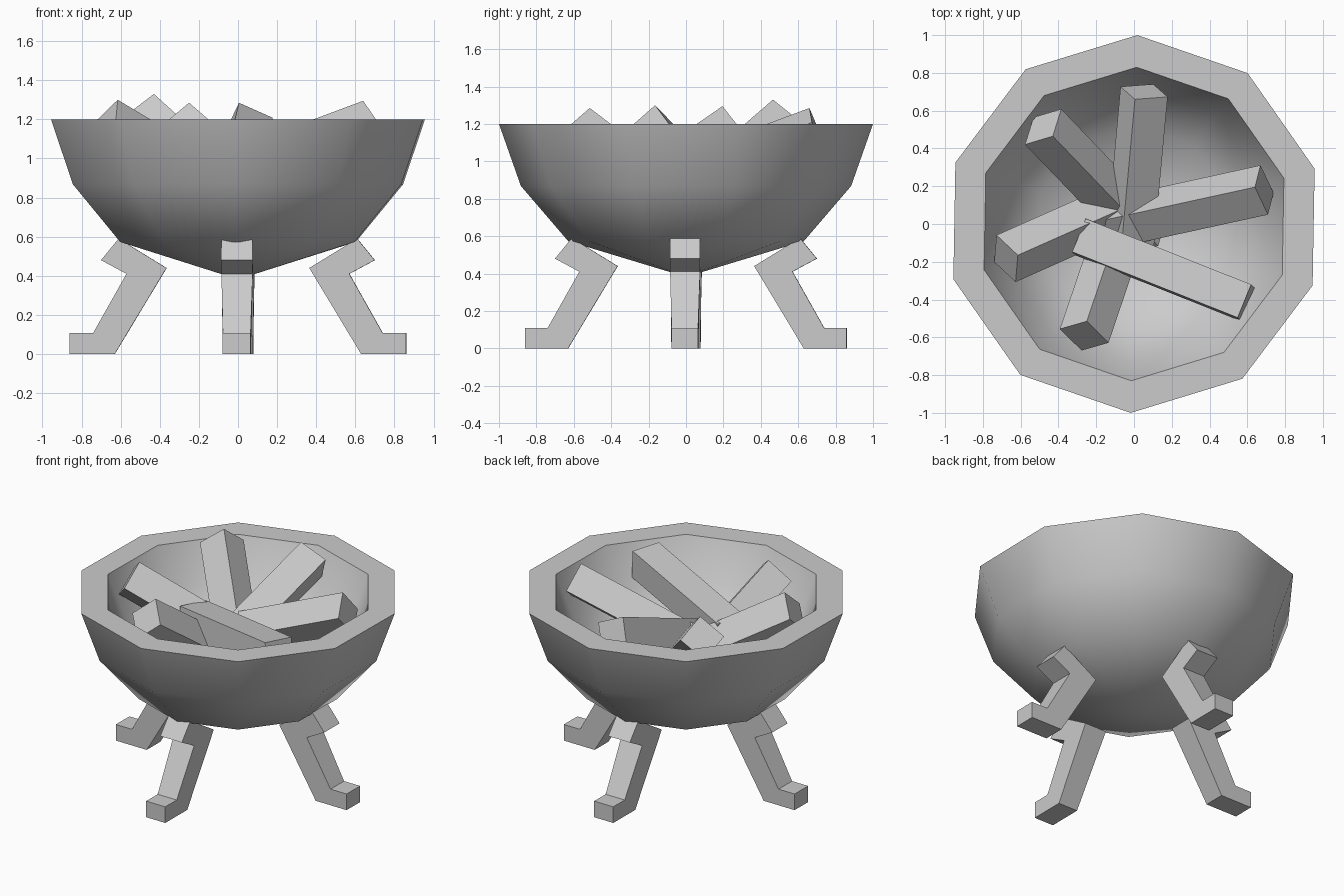
import bpy, bmesh, math
from mathutils import Vector, Matrix

if "Cube" in bpy.data.objects:
    bpy.data.objects.remove(bpy.data.objects["Cube"])

TURN = math.radians(-1)  # the bowl is turned very slightly


def finish(name, bm):
    bmesh.ops.recalc_face_normals(bm, faces=bm.faces)
    mesh = bpy.data.meshes.new(name)
    bm.to_mesh(mesh)
    bm.free()
    obj = bpy.data.objects.new(name, mesh)
    bpy.context.collection.objects.link(obj)
    return obj


# Bowl: ten-sided lathe, outer wall from the bottom, over the rim, down inside
def bowl(sides=10):
    profile = [(0, 0.382), (0.63, 0.573), (0.883, 0.868), (1, 1.2),
               (0.83, 1.2), (0.725, 0.94), (0.525, 0.70), (0, 0.54)]
    bm = bmesh.new()
    verts = [bm.verts.new((r, 0, z)) for r, z in profile]
    edges = [bm.edges.new(pair) for pair in zip(verts, verts[1:])]
    bmesh.ops.spin(bm, geom=verts + edges, cent=(0, 0, 0), axis=(0, 0, 1),
                   angle=math.tau, steps=sides, use_duplicate=False)
    bmesh.ops.remove_doubles(bm, verts=bm.verts, dist=0.001)
    bmesh.ops.rotate(bm, verts=bm.verts, cent=(0, 0, 0),
                     matrix=Matrix.Rotation(math.radians(90) + TURN, 3, 'Z'))
    obj = finish("bowl", bm)
    obj.data.shade_smooth()
    obj.data.set_sharp_from_angle(angle=math.radians(50))


# Leg: bent side profile with thickness, slightly narrower at the foot
def leg(index):
    profile = [(0.61, 0.59), (0.70, 0.48), (0.57, 0.41), (0.74, 0.108),
               (0.86, 0.108), (0.86, 0), (0.63, 0), (0.365, 0.44)]
    bm = bmesh.new()
    sides = []
    for s in (-1, 1):
        sides.append([bm.verts.new((x, s * (0.08 if z > 0.3 else 0.071), z))
                      for x, z in profile])
    n = len(profile)
    for side in sides:
        bm.faces.new(side)
    for i in range(n):
        j = (i + 1) % n
        bm.faces.new((sides[0][i], sides[0][j], sides[1][j], sides[1][i]))
    turn = index * math.pi / 2 + TURN / 2
    bmesh.ops.rotate(bm, verts=bm.verts, cent=(0, 0, 0),
                     matrix=Matrix.Rotation(turn, 3, 'Z'))
    finish(("right", "back", "left", "front")[index] + "_leg", bm)


# Log: square beam set by the outer and inner end of its top edge and a side corner
def log(name, outer, inner, corner, width=0.19, length=0.95):
    outer, inner, corner = Vector(outer), Vector(inner), Vector(corner)
    axis = (inner - outer).normalized()
    u = corner - outer
    u = (u - axis * u.dot(axis)).normalized()
    v = axis.cross(u)
    if v.z > 0:
        v.negate()
    bm = bmesh.new()
    bmesh.ops.create_cube(bm, size=1)
    for vert in bm.verts:
        a, b, c = vert.co + Vector((0.5, 0.5, 0.5))
        vert.co = outer + u * a * width + v * b * width + axis * c * length
    finish(name, bm)


bowl()
for k in range(4):
    leg(k)

log("back_log", (0.005, 0.66, 1.285), (-0.05, 0.06, 1.06), (0.18, 0.68, 1.21))
log("right_log", (0.64, 0.195, 1.295), (-0.07, 0.04, 1.03), (0.71, 0.05, 1.195))
log("front_log", (-0.25, -0.515, 1.285), (-0.15, -0.22, 1.063), (-0.13, -0.615, 1.175))
log("left_log", (-0.615, -0.165, 1.30), (-0.165, 0.035, 1.03), (-0.75, -0.07, 1.205))
log("back_left_log", (-0.43, 0.465, 1.33), (-0.065, 0.085, 1.0), (-0.385, 0.62, 1.21))
log("top_log", (0.62, -0.32, 1.187), (-0.26, 0.03, 1.065), (0.55, -0.49, 1.197))
